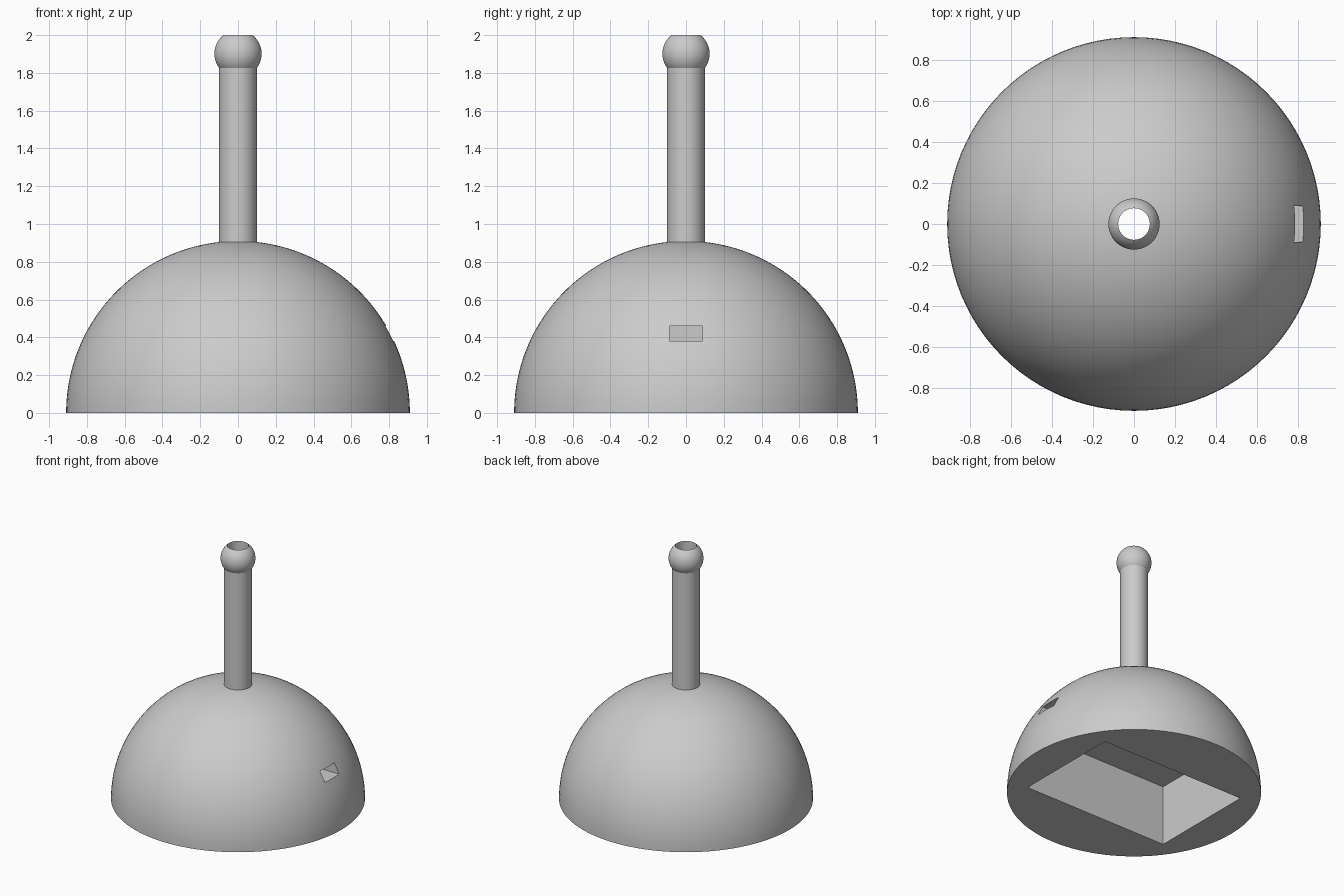
import bpy
import bmesh
from math import sin, cos, pi, sqrt, asin
from mathutils import Matrix, Vector

cube = bpy.data.objects.get("Cube")
if cube:
    bpy.data.objects.remove(cube, do_unlink=True)

DOME_R, STEM_R, BALL_R, BORE_R = 0.91, 0.1, 0.125, 0.077
BALL_Z = 2 - sqrt(BALL_R ** 2 - BORE_R ** 2)

grey = bpy.data.materials.new("plain_grey")
grey.use_nodes = True
colour = (0.6, 0.6, 0.6, 1)
grey.diffuse_color = colour
grey.node_tree.nodes["Principled BSDF"].inputs["Base Color"].default_value = colour


def add_object(name, bm):
    bmesh.ops.recalc_face_normals(bm, faces=bm.faces)
    mesh = bpy.data.meshes.new(name)
    bm.to_mesh(mesh)
    bm.free()
    mesh.materials.append(grey)
    obj = bpy.data.objects.new(name, mesh)
    bpy.context.collection.objects.link(obj)
    return obj


def lathe(name, profile, segments, closed=False):
    """Turn a list of (radius, height) points around the z axis."""
    bm = bmesh.new()
    verts = [bm.verts.new((r, 0, z)) for r, z in profile]
    edges = [bm.edges.new(pair) for pair in zip(verts, verts[1:])]
    if closed:
        edges.append(bm.edges.new((verts[-1], verts[0])))
    bmesh.ops.spin(bm, geom=verts + edges, axis=(0, 0, 1), cent=(0, 0, 0),
                   angle=2 * pi, steps=segments, use_duplicate=False)
    bmesh.ops.remove_doubles(bm, verts=bm.verts, dist=0.0001)
    return add_object(name, bm)


def box(name, low, high):
    low, high = Vector(low), Vector(high)
    bm = bmesh.new()
    bmesh.ops.create_cube(bm, size=1, matrix=Matrix.Translation((low + high) / 2)
                          @ Matrix.Diagonal((*(high - low), 1)))
    return add_object(name, bm)


def activate(obj):
    bpy.ops.object.select_all(action='DESELECT')
    obj.select_set(True)
    bpy.context.view_layer.objects.active = obj


def cut(target, cutter):
    cutter.hide_render = True
    mod = target.modifiers.new("cut", 'BOOLEAN')
    mod.operation, mod.solver, mod.object = 'DIFFERENCE', 'EXACT', cutter
    activate(target)
    bpy.ops.object.modifier_apply(modifier=mod.name)
    bpy.data.objects.remove(cutter, do_unlink=True)


def arc(radius, centre_z, start, end, steps):
    angles = [start + (end - start) * i / steps for i in range(steps + 1)]
    return [(radius * cos(a), centre_z + radius * sin(a)) for a in angles]


# Solid half-sphere base
quarter = arc(DOME_R, 0, 0, pi / 2, 32)
quarter[-1] = (0, DOME_R)
dome = lathe("dome", [(0, 0)] + quarter, 96)

# Rectangular pocket underneath, slot on the side, bore up to the stem
cut(dome, box("pocket_cutter", (-0.633, -0.43, -0.2), (0.633, 0.43, 0.475)))
cut(dome, box("slot_cutter", (0.6, -0.088, 0.38), (1.1, 0.088, 0.46)))
cut(dome, lathe("bore_cutter", [(0, 0.3), (BORE_R, 0.3), (BORE_R, 1.1), (0, 1.1)], 48))

# Hollow stem ending in a pierced ball
ball = arc(BALL_R, BALL_Z, -asin(sqrt(1 - (STEM_R / BALL_R) ** 2)),
           asin(sqrt(1 - (BORE_R / BALL_R) ** 2)), 16)
stem = lathe("stem_with_ball", [(BORE_R, 0.895), (STEM_R, 0.895)] + ball, 48, closed=True)

for part in (dome, stem):
    activate(part)
    bpy.ops.object.shade_smooth_by_angle(angle=pi / 6)
